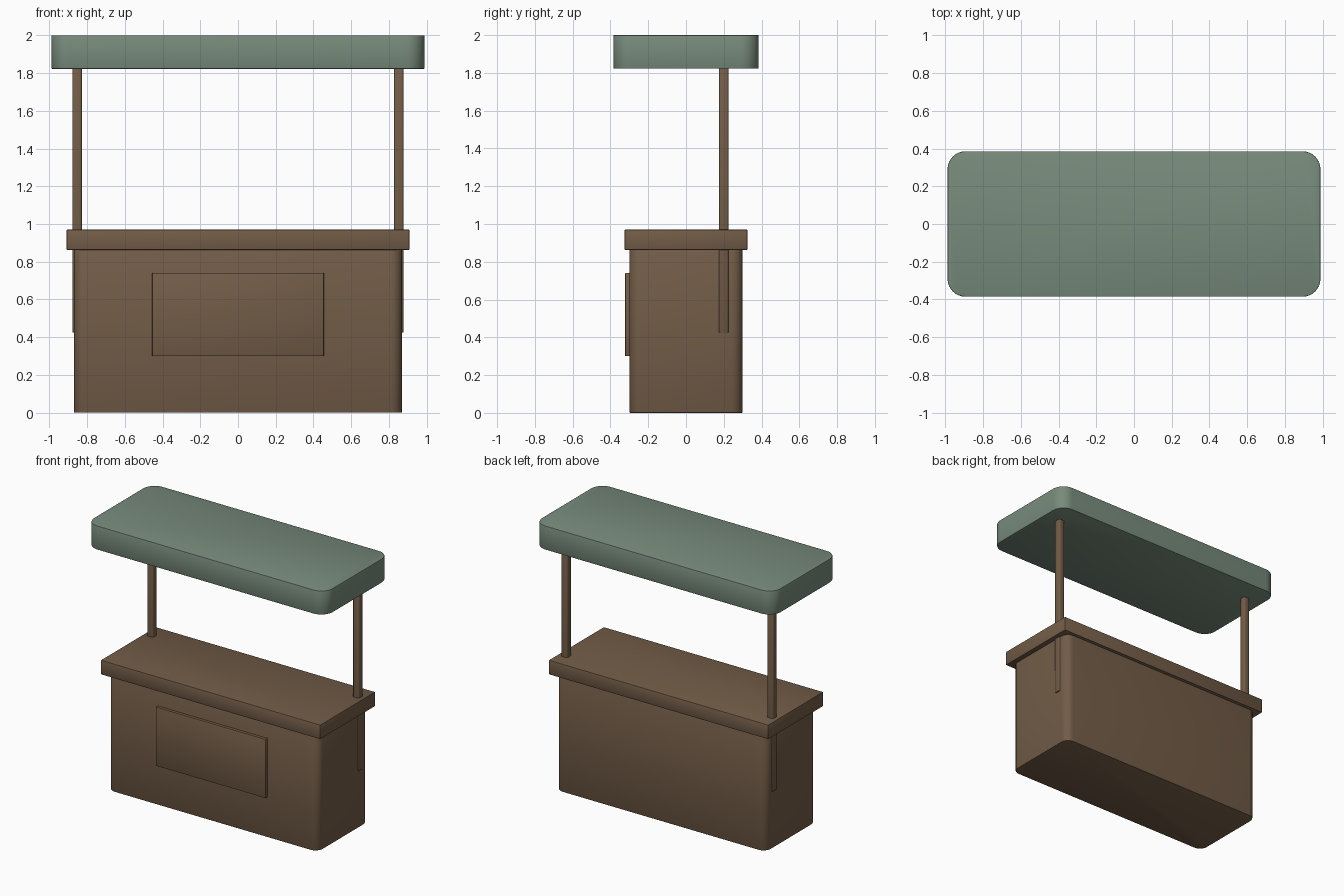
import bpy, bmesh, math

if "Cube" in bpy.data.objects:
    bpy.data.objects.remove(bpy.data.objects["Cube"])


def material(name, colour):
    m = bpy.data.materials.new(name)
    m.diffuse_color = (*colour, 1)
    m.use_nodes = True
    m.node_tree.nodes["Principled BSDF"].inputs["Base Color"].default_value = m.diffuse_color
    return m


wood = material("brown wood", (0.170, 0.108, 0.064))
cloth = material("sage green", (0.187, 0.258, 0.200))


def rounded_box(name, lo, hi, mat, radius, segments, rim):
    """Box with rounded upright corners and a fine bevel round top and bottom."""
    bm = bmesh.new()
    bmesh.ops.create_cube(bm, size=1)
    for v in bm.verts:
        for i in range(3):
            v.co[i] = hi[i] if v.co[i] > 0 else lo[i]
    upright = [e for e in bm.edges
               if abs(e.verts[0].co.z - e.verts[1].co.z) > 1e-4]
    bmesh.ops.bevel(bm, geom=upright, offset=radius, segments=segments,
                    profile=0.5, affect='EDGES')
    rims = [e for e in bm.edges
            if abs(e.verts[0].co.z - e.verts[1].co.z) < 1e-5]
    bmesh.ops.bevel(bm, geom=rims, offset=rim, segments=2,
                    profile=0.5, affect='EDGES')
    bmesh.ops.recalc_face_normals(bm, faces=bm.faces)
    me = bpy.data.meshes.new(name)
    bm.to_mesh(me)
    bm.free()
    me.materials.append(mat)
    ob = bpy.data.objects.new(name, me)
    bpy.context.collection.objects.link(ob)
    bpy.ops.object.select_all(action='DESELECT')
    ob.select_set(True)
    bpy.context.view_layer.objects.active = ob
    bpy.ops.object.shade_smooth_by_angle(angle=math.radians(35))
    return ob


# counter: body, worktop and raised front panel
rounded_box("counter_body", (-0.87, -0.30, 0), (0.87, 0.30, 0.88), wood, 0.06, 6, 0.004)
rounded_box("counter_top", (-0.908, -0.325, 0.863), (0.908, 0.325, 0.97), wood, 0.006, 2, 0.004)
rounded_box("front_panel", (-0.455, -0.322, 0.30), (0.455, -0.29, 0.74), wood, 0.003, 2, 0.002)

# two rear posts, let into the body sides and the canopy
for side, x in (("left", -0.852), ("right", 0.852)):
    rounded_box(side + "_post", (x - 0.026, 0.174, 0.425), (x + 0.026, 0.226, 1.85),
                wood, 0.012, 3, 0.004)

# canopy
rounded_box("canopy", (-0.988, -0.385, 1.822), (0.988, 0.385, 2.0), cloth, 0.095, 8, 0.004)
